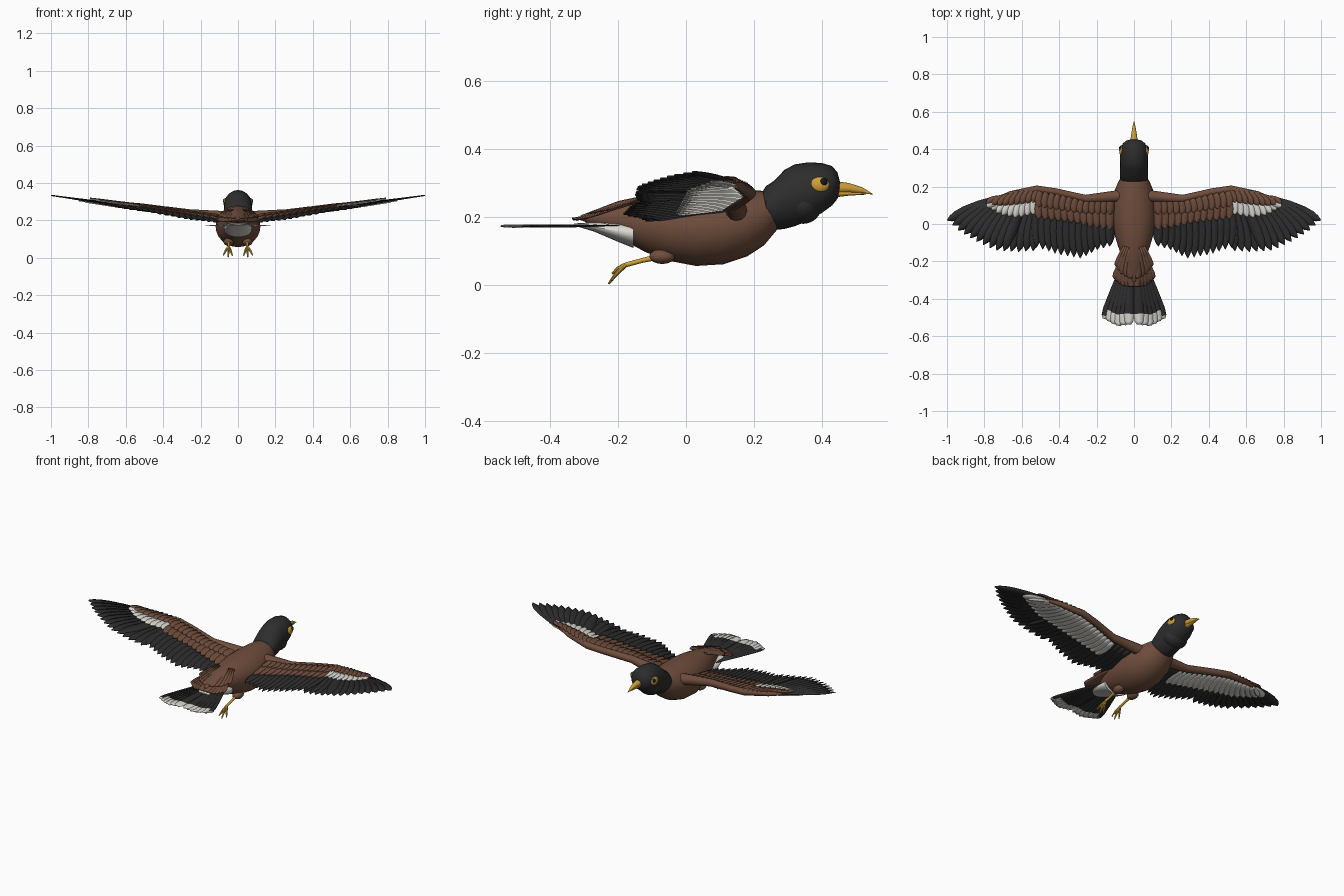
import bpy, bmesh, math
from mathutils import Vector

cube = bpy.data.objects.get("Cube")
if cube:
    bpy.data.objects.remove(cube, do_unlink=True)


def material(name, rgb):
    m = bpy.data.materials.new(name)
    m.use_nodes = True
    m.diffuse_color = (*rgb, 1)
    m.node_tree.nodes["Principled BSDF"].inputs["Base Color"].default_value = (*rgb, 1)
    return m


BLACK = material("charcoal black", (0.026, 0.026, 0.027))
BROWN = material("warm brown", (0.16, 0.075, 0.046))
WHITE = material("off white", (0.7, 0.69, 0.64))
YELLOW = material("golden yellow", (0.62, 0.35, 0.04))
PUPIL = material("eye black", (0.008, 0.008, 0.008))


def finish(bm, name, mat, mirror=False, thickness=0):
    bmesh.ops.recalc_face_normals(bm, faces=bm.faces)
    me = bpy.data.meshes.new(name)
    bm.to_mesh(me)
    bm.free()
    me.materials.append(mat)
    me.shade_smooth()
    me.set_sharp_from_angle(angle=math.radians(40))
    ob = bpy.data.objects.new(name, me)
    bpy.context.collection.objects.link(ob)
    if thickness:
        ob.modifiers.new("Thickness", 'SOLIDIFY').thickness = thickness
    if mirror:
        ob.modifiers.new("Mirror", 'MIRROR').use_mirror_merge = False
    return ob


def loft(name, sections, mat, axis=None, sides=20, mirror=False):
    """Skin elliptical sections (centre, side radius, up radius)."""
    bm = bmesh.new()
    pts = [Vector(s[0]) for s in sections]
    rings = []
    for i, (c, ra, rb) in enumerate(sections):
        t = axis or (pts[min(i + 1, len(pts) - 1)] - pts[max(i - 1, 0)]).normalized()
        a = t.cross(Vector((0, 0, 1))).normalized()
        b = a.cross(t)
        ring = []
        for k in range(sides):
            ang = math.tau * k / sides
            ring.append(bm.verts.new(pts[i] + a * ra * math.cos(ang) + b * rb * math.sin(ang)))
        rings.append(ring)
    for r, s in zip(rings, rings[1:]):
        for k in range(sides):
            n = (k + 1) % sides
            bm.faces.new((r[k], r[n], s[n], s[k]))
    bm.faces.new(rings[0])
    bm.faces.new(rings[-1])
    return finish(bm, name, mat, mirror)


def hull(name, rows, mat):
    """Loft along y from rows of (y, bottom, top, half width)."""
    secs = [((0, y, (lo + hi) / 2), w, (hi - lo) / 2) for y, lo, hi, w in rows]
    return loft(name, secs, mat, Vector((0, 1, 0)), 24)


def tube(name, pts, radii, mat, sides=12):
    return loft(name, [(p, r, r) for p, r in zip(pts, radii)], mat, None, sides, True)


def ball(name, centre, scale, mat, mirror=True):
    bm = bmesh.new()
    bmesh.ops.create_uvsphere(bm, u_segments=20, v_segments=12, radius=1)
    for v in bm.verts:
        v.co = Vector(centre) + v.co * Vector(scale)
    return finish(bm, name, mat, mirror)


def along(path, f):
    """Point at fraction f of a polyline's length."""
    pts = [Vector(p) for p in path]
    left = f * sum((b - a).length for a, b in zip(pts, pts[1:]))
    for a, b in zip(pts, pts[1:]):
        d = (b - a).length
        if left <= d:
            return a.lerp(b, left / d)
        left -= d
    return pts[-1]


POINTED = ((0, .4), (.3, .85), (.6, 1), (.8, .85), (.92, .5), (1, .03))
ROUNDED = ((0, .4), (.3, .7), (.6, .9), (.83, 1), (.95, .85), (1, .45))


def feathers(name, bases, tips, n, width, mat, surface, lift=0, shape=POINTED):
    """A shingled row of blades from one polyline to another."""
    bm = bmesh.new()
    for i in range(n):
        f = i / (n - 1)
        a, b = along(bases, f), along(tips, f)
        side = Vector((a.y - b.y, b.x - a.x)).normalized() * width / 2
        rows = []
        for t, w in shape:
            row = []
            for s in (-1, 0, 1):
                p = a.lerp(b, t) + side * w * s
                z = surface(p.x, p.y) + lift + s * .002 + (.0015 if s == 0 else 0)
                row.append(bm.verts.new((p.x, p.y, z)))
            rows.append(row)
        for r, q in zip(rows, rows[1:]):
            for k in (0, 1):
                bm.faces.new((r[k], r[k + 1], q[k + 1], q[k]))
    return finish(bm, name, mat, True, .003)


def wing_z(x, y):
    return .212 + .123 * x + .15 * max(0, 1 - x) * (min(y, .15) - .15)


def tail_z(x, y):
    return .178 - .03 * x


def rump_z(x, y):
    return .2 + .28 * max(0, y + .32) - .1 * x


# Body, vent and hood
hull("body", [(.285, .19, .25, .04), (.265, .16, .27, .06), (.23, .118, .278, .082),
              (.18, .085, .28, .103), (.11, .062, .281, .117), (.03, .057, .28, .12),
              (-.05, .072, .275, .106), (-.12, .098, .265, .085), (-.2, .142, .248, .056),
              (-.26, .172, .225, .034), (-.31, .192, .206, .008)], BROWN)
hull("vent", [(-.155, .11, .19, .075), (-.2, .128, .19, .075),
              (-.27, .158, .186, .06), (-.33, .176, .182, .03)], WHITE)
hull("head", [(.222, .19, .27, .05), (.235, .165, .292, .072), (.26, .163, .308, .076),
              (.29, .166, .34, .075), (.32, .174, .356, .074), (.36, .19, .362, .076),
              (.4, .213, .36, .073), (.43, .235, .351, .06), (.446, .255, .332, .042),
              (.453, .28, .305, .014)], BLACK)
ball("throat", (0, .345, .238), (.073, .056, .057), BLACK, False)

# Beak, eye patches and eyes
hull("upper_beak", [(.43, .268, .308, .022), (.48, .272, .301, .015),
                    (.52, .271, .288, .008), (.55, .267, .269, .001)], YELLOW)
hull("lower_beak", [(.43, .258, .282, .018), (.48, .264, .276, .011),
                    (.53, .267, .273, .004)], YELLOW)
ball("eye_patch", (.066, .393, .296), (.013, .029, .023), YELLOW)
ball("eye", (.071, .405, .304), (.01, .012, .012), PUPIL)

# Wing arms
arm = [(.07, .15), (.26, .135), (.42, .172), (.52, .187), (.66, .162), (.77, .125)]
tube("wing_arm", [(x, y, wing_z(x, y) - .004) for x, y in arm],
     (.033, .021, .019, .019, .014, .004), BROWN)

# Flight feathers
feathers("secondaries", [(.12, .12), (.26, .12), (.52, .17)],
         [(.13, -.12), (.2, -.14), (.28, -.185), (.4, -.165), (.52, -.125)],
         13, .055, BLACK, wing_z)
feathers("primaries", [(.5, .15), (.62, .15), (.75, .135)],
         [(.54, -.145), (.63, -.15), (.75, -.14), (.86, -.085), (.94, -.035), (1, .02)],
         14, .062, BLACK, wing_z, -.003)

# Upper wing coverts
feathers("greater_coverts", [(.12, .14), (.26, .12), (.5, .17)],
         [(.13, -.035), (.22, -.02), (.32, .005), (.51, .025)], 12, .05, BROWN, wing_z, .006)
feathers("lesser_coverts", [(.12, .15), (.26, .13), (.5, .185)],
         [(.13, .05), (.28, .055), (.51, .09)], 13, .045, BROWN, wing_z, .011)
feathers("white_wing_patch", [(.53, .16), (.71, .13)],
         [(.54, .05), (.63, .032), (.72, .05), (.79, .095)], 9, .042, WHITE, wing_z, .006)
feathers("hand_coverts", [(.51, .195), (.62, .178), (.72, .145)],
         [(.54, .115), (.66, .1), (.74, .1), (.79, .112)], 9, .04, BROWN, wing_z, .011)

# Under wing coverts
feathers("under_coverts", [(.24, .11), (.5, .17), (.74, .14)],
         [(.25, -.03), (.5, -.01), (.7, .005), (.85, .075)], 18, .05, WHITE, wing_z, -.011)

# Tail fan with white tips
tail = feathers("tail_feathers", [(.012, -.2), (.05, -.2)],
                [(.028, -.537), (.09, -.545), (.156, -.508)], 6, .056, BLACK, tail_z, 0, ROUNDED)
tail.data.materials.append(WHITE)
for p in tail.data.polygons:
    p.material_index = int(p.center.y < -.478)

# Rump coverts over the tail root
feathers("rump_coverts", [(.01, -.16), (.045, -.15)],
         [(.015, -.335), (.06, -.33), (.1, -.295)], 6, .045, BROWN, rump_z, 0, ROUNDED)
feathers("upper_rump_coverts", [(.01, -.13), (.05, -.12)],
         [(.02, -.29), (.06, -.27), (.088, -.23)], 5, .045, BROWN, rump_z, .006, ROUNDED)

# Legs and toes
ball("thigh", (.05, -.07, .085), (.027, .038, .022), BROWN)
ankle = (.05, -.178, .06)
tube("shank", [(.05, -.08, .084), (.05, -.13, .073), ankle], (.009, .007, .007), YELLOW)
for label, end in (("inner", (.03, -.222, .012)), ("middle", (.052, -.228, .004)),
                   ("outer", (.078, -.22, .014)), ("hind", (.052, -.218, .034))):
    mid = Vector(ankle).lerp(Vector(end), .55) + Vector((0, 0, .004))
    tube(label + "_toe", [ankle, mid, end], (.007, .006, .003), YELLOW, 8)
